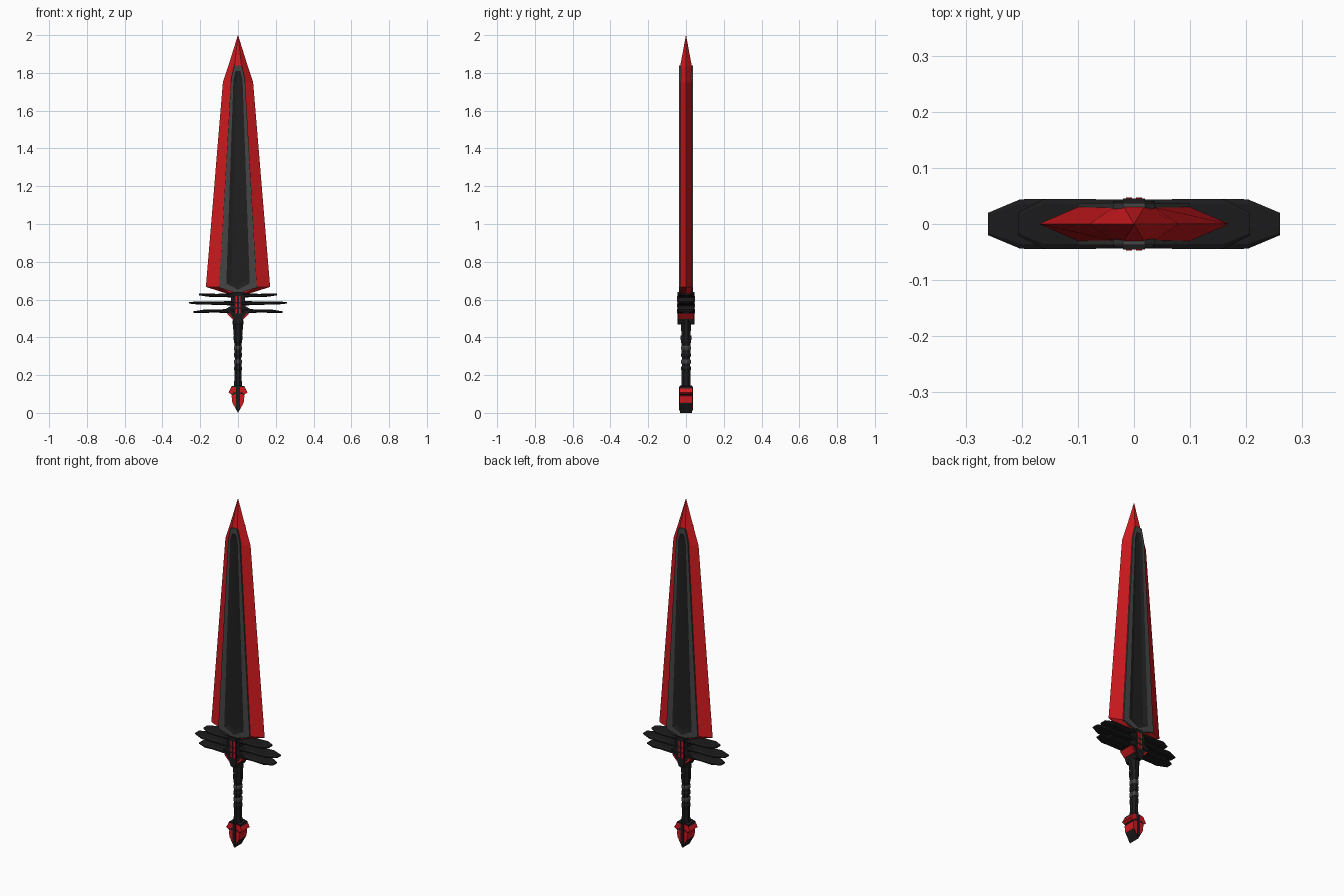
import bpy, bmesh, math

if "Cube" in bpy.data.objects:
    bpy.data.objects.remove(bpy.data.objects["Cube"])


def material(name, rgb):
    m = bpy.data.materials.new(name)
    m.diffuse_color = (*rgb, 1)
    m.use_nodes = True
    m.node_tree.nodes["Principled BSDF"].inputs["Base Color"].default_value = m.diffuse_color
    return m


RED = material("red", (0.62, 0.01, 0.013))
GREY = material("frame_grey", (0.06, 0.06, 0.06))
DARK = material("panel_dark", (0.014, 0.014, 0.014))
BLACK = material("black", (0.011, 0.011, 0.012))


def loft(name, rings, mat, cap_start=True, cap_end=True):
    """Skin a list of equal-length vertex rings with flat faces."""
    bm = bmesh.new()
    loops = [[bm.verts.new(p) for p in r] for r in rings]
    n = len(loops[0])
    for a, b in zip(loops, loops[1:]):
        for i in range(n):
            j = (i + 1) % n
            bm.faces.new((a[i], a[j], b[j], b[i]))
    if cap_start:
        bm.faces.new(loops[0][::-1])
    if cap_end:
        bm.faces.new(loops[-1])
    bmesh.ops.remove_doubles(bm, verts=bm.verts, dist=1e-5)
    bmesh.ops.recalc_face_normals(bm, faces=bm.faces)
    me = bpy.data.meshes.new(name)
    bm.to_mesh(me)
    bm.free()
    me.materials.append(mat)
    ob = bpy.data.objects.new(name, me)
    bpy.context.collection.objects.link(ob)
    return ob


def prism(name, pts, y, mat):
    """Extrude an xz outline through the thickness."""
    return loft(name, [[(x, s * y, z) for x, z in pts] for s in (-1, 1)], mat)


def both(pts):
    """Complete a right-hand outline with its mirror image."""
    return pts + [(-x, z) for x, z in reversed(pts) if x > 0]


def pair(name, pts, y, mat):
    for side, s in (("right", 1), ("left", -1)):
        prism(f"{name}_{side}", [(s * x, z) for x, z in pts], y, mat)


# Blade: six-sided section, z / half width / half flat / half thickness
blade = [(0.632, 0.06, 0.035, 0.025), (0.667, 0.17, 0.1, 0.03),
         (1.75, 0.08, 0.036, 0.03), (1.84, 0.05, 0.018, 0.03), (2.0, 0.0006, 0.0003, 0.0004)]
loft("blade", [[(w, 0, z), (f, t, z), (-f, t, z), (-w, 0, z), (-f, -t, z), (f, -t, z)]
               for z, w, f, t in blade], RED)

# Raised frame and sunken panel on both blade faces
outer = both([(0, 0.632), (0.1, 0.663), (0.037, 1.765), (0.02, 1.84)])
inner = both([(0, 0.652), (0.062, 0.685), (0.024, 1.765), (0.013, 1.81)])
floor = both([(0, 0.675), (0.035, 0.695), (0.012, 1.75), (0.006, 1.785)])
for side, s in (("front", -1), ("back", 1)):
    ring = lambda pts, y: [(x, s * y, z) for x, z in pts]
    frame = loft("blade_frame_" + side, [ring(outer, 0.026), ring(outer, 0.037),
                                         ring(inner, 0.037)], GREY, False, False)
    panel = loft("blade_panel_" + side, [ring(inner, 0.037), ring(floor, 0.0315)],
                 DARK, False, True)
    for ob in (frame, panel):
        probe = ob.data.polygons[-1].normal.y * s
        if probe < 0:
            ob.data.flip_normals()

# Guard: three stacked layers of leaf-shaped wings
def wing(name, length, z, rise):
    def section(x, y, h, zc):
        pts = [(y, h * .4), (y * .8, h), (-y * .8, h), (-y, h * .4),
               (-y, -h * .4), (-y * .8, -h), (y * .8, -h), (y, -h * .4)]
        return [(x, a, zc + b) for a, b in pts]
    half = [(0.0, 0.043, 0.013, z), (0.3, 0.044, 0.010, z + rise * 0.3),
            (0.55, 0.045, 0.008, z + rise * 0.2), (0.78, 0.044, 0.009, z + rise * 0.5),
            (1.0, 0.02, 0.004, z + rise)]
    rings = [section(-length * u, y, h, zc) for u, y, h, zc in reversed(half[1:])]
    rings += [section(length * u, y, h, zc) for u, y, h, zc in half]
    loft(name, rings, BLACK)


wing("guard_wing_top", 0.207, 0.621, 0.006)
wing("guard_wing_middle", 0.26, 0.58, 0.003)
wing("guard_wing_bottom", 0.235, 0.541, -0.007)

# Guard body, collar and red trims
prism("guard_core", both([(0.018, 0.47), (0.03, 0.5), (0.055, 0.528), (0.065, 0.55),
                          (0.04, 0.565), (0.035, 0.64)]), 0.041, BLACK)
prism("guard_spine", both([(0.008, 0.468), (0.02, 0.5), (0.02, 0.64)]), 0.0455, BLACK)
for i, (z0, z1) in enumerate([(0.525, 0.55), (0.557, 0.58), (0.587, 0.62)]):
    pair(f"guard_inlay_{i}", [(0.004, z0), (0.014, z0), (0.014, z1), (0.004, z1)], 0.047, RED)
pair("guard_trim", [(0.022, 0.495), (0.032, 0.498), (0.058, 0.526), (0.045, 0.528)], 0.042, RED)

# Grip: octagonal, widening toward the guard, with raised bands
def octagon(r, z, ry):
    k = math.cos(math.pi / 8)
    return [(r / k * math.cos(math.pi * (i + .5) / 4),
             ry / k * math.sin(math.pi * (i + .5) / 4), z) for i in range(8)]


loft("grip", [octagon(r, z, ry) for r, z, ry in
              [(0.024, 0.12, 0.026), (0.019, 0.18, 0.023), (0.017, 0.28, 0.022),
               (0.019, 0.37, 0.024), (0.024, 0.43, 0.025), (0.030, 0.49, 0.027)]], BLACK)
for i in range(5):
    z = 0.235 + i * 0.036
    loft(f"grip_band_{i}", [octagon(r, z + d, r + 0.005) for r, d in
                           [(0.018, -0.012), (0.0215, -0.006), (0.0215, 0.006), (0.018, 0.012)]],
         GREY if i in (1, 3) else BLACK)
loft("grip_collar", [octagon(0.023, 0.385, 0.028), octagon(0.025, 0.41, 0.028)], BLACK)

# Pommel: black pointed body with red cheeks
prism("pommel", both([(0, 0.0), (0.028, 0.05), (0.032, 0.095), (0.045, 0.105),
                      (0.036, 0.14), (0.012, 0.145)]), 0.033, BLACK)
pair("pommel_cheek", [(0.011, 0.138), (0.034, 0.138), (0.051, 0.108), (0.034, 0.097),
                      (0.022, 0.11), (0.011, 0.108)], 0.0345, RED)
pair("pommel_point", [(0.010, 0.1), (0.022, 0.1), (0.034, 0.09), (0.030, 0.055),
                      (0.010, 0.022)], 0.0345, RED)
prism("pommel_strip", both([(0, 0.012), (0.009, 0.03), (0.009, 0.14)]), 0.036, BLACK)
